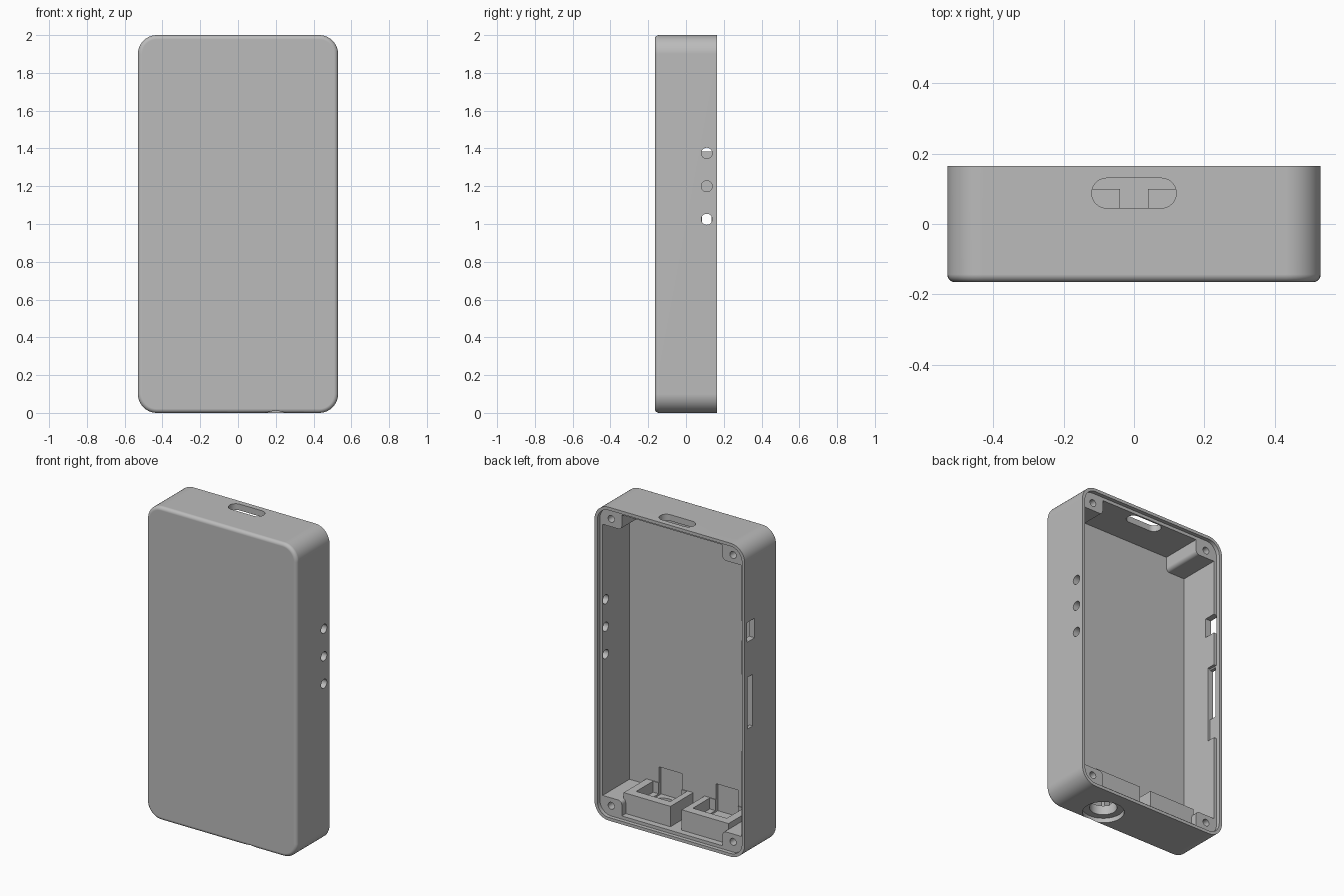
import bpy, bmesh, math

if "Cube" in bpy.data.objects:
    bpy.data.objects.remove(bpy.data.objects["Cube"])

grey = bpy.data.materials.new("light grey plastic")
grey.diffuse_color = (0.5, 0.5, 0.5, 1)
grey.use_nodes = True
grey.node_tree.nodes["Principled BSDF"].inputs["Base Color"].default_value = grey.diffuse_color


def rounded(u0, u1, v0, v1, r=0.0, n=10):
    """Outline of a rectangle with rounded corners (also circles and slots)."""
    if r == 0:
        return [(u0, v0), (u1, v0), (u1, v1), (u0, v1)]
    pts = []
    corners = [(u1 - r, v1 - r), (u0 + r, v1 - r), (u0 + r, v0 + r), (u1 - r, v0 + r)]
    for q, (cu, cv) in enumerate(corners):
        for i in range(n + 1):
            a = math.pi / 2 * (q + i / n)
            p = (cu + r * math.cos(a), cv + r * math.sin(a))
            if not any(math.dist(p, o) < 1e-5 for o in pts):
                pts.append(p)
    return pts


def circle(u, v, r):
    return rounded(u - r, u + r, v - r, v + r, r)


def prism(name, outline, axis, lo, hi, fillet=0.0):
    """Extrude an outline along an axis; fillet rounds the edge at lo."""
    place = {"x": lambda u, v, w: (w, u, v),
             "y": lambda u, v, w: (u, w, v),
             "z": lambda u, v, w: (u, v, w)}[axis]
    bm = bmesh.new()
    low = [bm.verts.new(place(u, v, lo)) for u, v in outline]
    high = [bm.verts.new(place(u, v, hi)) for u, v in outline]
    cap = bm.faces.new(low)
    bm.faces.new(high)
    for i in range(len(low)):
        j = (i + 1) % len(low)
        bm.faces.new((low[i], low[j], high[j], high[i]))
    bmesh.ops.recalc_face_normals(bm, faces=bm.faces)
    if fillet:
        bmesh.ops.bevel(bm, geom=list(cap.edges), offset=fillet, segments=5,
                        profile=0.5, affect='EDGES')
    mesh = bpy.data.meshes.new(name)
    bm.to_mesh(mesh)
    bm.free()
    ob = bpy.data.objects.new(name, mesh)
    bpy.context.collection.objects.link(ob)
    return ob


def box(name, x0, x1, y0, y1, z0, z1):
    return prism(name, rounded(x0, x1, z0, z1), "y", y0, y1)


def subtract(target, cutters):
    """Cut every cutter out of the target, then remove the cutters."""
    for c in cutters:
        c.hide_render = True
        m = target.modifiers.new(c.name, 'BOOLEAN')
        m.operation, m.solver, m.object = 'DIFFERENCE', 'EXACT', c
    bpy.context.view_layer.update()
    deps = bpy.context.evaluated_depsgraph_get()
    mesh = bpy.data.meshes.new_from_object(target.evaluated_get(deps))
    target.modifiers.clear()
    target.data = mesh
    for c in cutters:
        bpy.data.objects.remove(c)


# Outer shell with rounded corners and a filleted front edge
case = prism("case_shell", rounded(-0.53, 0.53, 0, 2, 0.10), "y", -0.165, 0.165, 0.022)

# Inner cavity, leaving the corner posts and the two lower blocks standing
cavity = prism("cavity", rounded(-0.49, 0.49, 0.04, 1.96, 0.06), "y", -0.13, 0.15)
keep = []
for s in (-1, 1):
    x0, x1 = sorted((s * 0.355, s * 0.7))
    keep.append(prism("post_low", rounded(x0, x1, -0.2, 0.135, 0.025, 5), "y", -0.2, 0.14))
    keep.append(prism("post_high", rounded(x0, x1, 1.865, 2.2, 0.025, 5), "y", -0.2, 0.14))
    b0, b1 = sorted((s * 0.04, s * 0.37))
    keep.append(box("block", b0, b1, -0.2, 0.10, -0.1, 0.17))
subtract(cavity, keep)

# Lid ledge around the open back
cuts = [cavity, prism("lid_ledge", rounded(-0.51, 0.51, 0.02, 1.98, 0.08), "y", 0.14, 0.3)]

for s in (-1, 1):
    # Screw holes in the posts
    for z in (0.085, 1.915):
        cuts.append(prism("screw_hole", circle(s * 0.43, z, 0.022), "y", -0.02, 0.3))
    # Stepped notches in the blocks, the narrow one sinking into the front wall
    cuts.append(box("wide_notch", s * 0.2 - 0.12, s * 0.2 + 0.12, -0.125, 0.045, 0.10, 0.25))
    cuts.append(box("narrow_notch", s * 0.2 - 0.08, s * 0.2 + 0.08, -0.15, 0.02, 0.09, 0.27))

# Three button holes on the right side
for z in (1.025, 1.2, 1.375):
    cuts.append(prism("button_hole", circle(0.11, z, 0.029), "x", 0.4, 0.6))

# Slots on the left side, with a shallow recess behind the long one
cuts.append(prism("switch_slot", rounded(0.065, 0.14, 1.385, 1.51), "x", -0.6, -0.45))
cuts.append(prism("card_slot", rounded(0.085, 0.135, 0.83, 1.16), "x", -0.6, -0.45))
cuts.append(prism("card_recess", rounded(0.085, 0.2, 0.68, 1.17), "x", -0.508, -0.45))

# Top port and round bottom socket with its counterbore
cuts.append(prism("top_port", rounded(-0.12, 0.12, 0.045, 0.13, 0.0425), "z", 1.9, 2.1))
cuts.append(prism("socket_hole", circle(0.2, -0.04, 0.08), "z", -0.1, 0.12))
cuts.append(prism("socket_recess", circle(0.2, -0.04, 0.122), "z", -0.1, 0.03))
subtract(case, cuts)

# Finish: one colour, smooth rounded areas, crisp edges
case.data.materials.clear()
case.data.materials.append(grey)
for p in case.data.polygons:
    p.material_index = 0
bpy.context.view_layer.objects.active = case
case.select_set(True)
bpy.ops.object.shade_smooth_by_angle(angle=math.radians(30))
wn = case.modifiers.new("even_shading", 'WEIGHTED_NORMAL')
wn.keep_sharp = True
